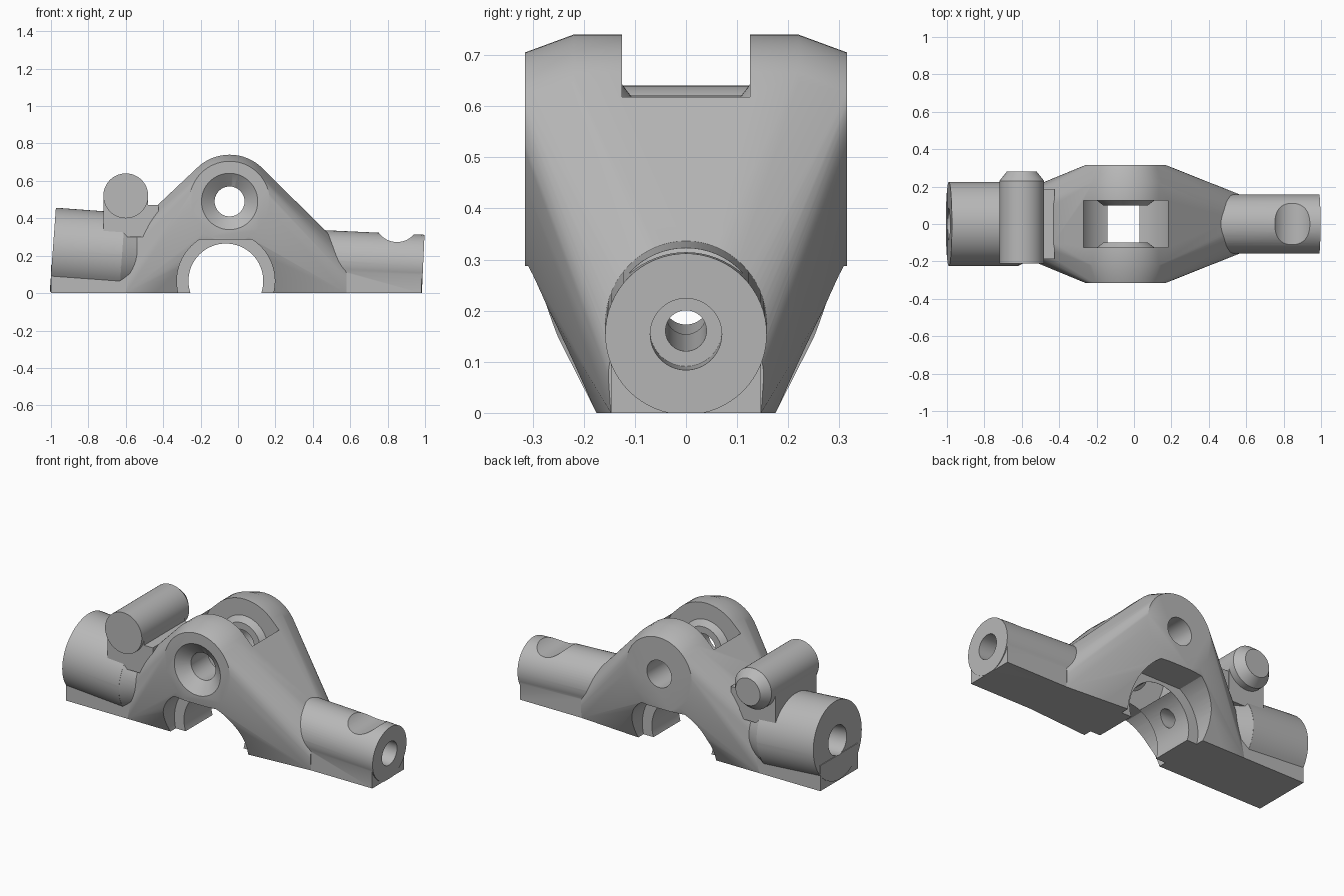
import bpy, bmesh, math
from mathutils import Vector, Matrix

cube = bpy.data.objects.get("Cube")
if cube:
    bpy.data.objects.remove(cube, do_unlink=True)

grey = bpy.data.materials.new("plain_grey")
grey.use_nodes = True
grey.diffuse_color = (0.48, 0.48, 0.48, 1)
grey.node_tree.nodes["Principled BSDF"].inputs["Base Color"].default_value = grey.diffuse_color


def finish(name, bm):
    bmesh.ops.recalc_face_normals(bm, faces=bm.faces)
    mesh = bpy.data.meshes.new(name)
    bm.to_mesh(mesh)
    bm.free()
    ob = bpy.data.objects.new(name, mesh)
    bpy.context.collection.objects.link(ob)
    mesh.materials.append(grey)
    return ob


def rod(name, p, q, r1, r2=None, sides=64, max_z=None):
    """Cylinder or cone from point p to point q."""
    p, q = Vector(p), Vector(q)
    d = q - p
    place = Matrix.Translation((p + q) / 2) @ d.to_track_quat('Z', 'Y').to_matrix().to_4x4()
    bm = bmesh.new()
    bmesh.ops.create_cone(bm, cap_ends=True, segments=sides, radius1=r1,
                          radius2=r1 if r2 is None else r2, depth=d.length, matrix=place)
    if max_z is not None:
        bmesh.ops.bisect_plane(bm, geom=bm.verts[:] + bm.edges[:] + bm.faces[:],
                               plane_co=(0, 0, max_z), plane_no=(0, 0, 1), clear_outer=True)
        bmesh.ops.holes_fill(bm, edges=[e for e in bm.edges if e.is_boundary])
    return finish(name, bm)


def box(name, lo, hi):
    lo, hi = Vector(lo), Vector(hi)
    bm = bmesh.new()
    bmesh.ops.create_cube(bm, size=1, matrix=Matrix.Translation((lo + hi) / 2)
                          @ Matrix.Diagonal((*(hi - lo), 1)))
    return finish(name, bm)


def combine(body, tool, operation):
    mod = body.modifiers.new("combine", 'BOOLEAN')
    mod.operation, mod.solver, mod.object = operation, 'EXACT', tool
    bpy.context.view_layer.update()
    mesh = bpy.data.meshes.new_from_object(body.evaluated_get(bpy.context.evaluated_depsgraph_get()))
    body.modifiers.clear()
    body.data = mesh
    bpy.data.objects.remove(tool, do_unlink=True)


def ring(centre, r, axis, n=64):
    """Points of a circle about the x or y axis."""
    c = Vector(centre)
    for i in range(n):
        a = math.tau * i / n
        u, v = r * math.cos(a), r * math.sin(a)
        yield c + (Vector((0, u, v)) if axis == 'x' else Vector((u, 0, v)))


# Bridge: hull of the pivot hub, the two shoulders and the footprint
HX, HZ = -0.045, 0.49
points = []
for s in (-1, 1):
    points += ring((HX, s * 0.22, HZ), 0.25, 'y')
    points += ring((HX, s * 0.315, HZ), 0.215, 'y')
    points += [Vector((x, s * y, 0)) for x, y in ((-0.6, 0.175), (0.2, 0.175), (0.58, 0.147))]
points += [p for p in ring((-0.6, 0, 0.155), 0.155, 'x') if p.z >= 0.1]
points += [p for p in ring((0.58, 0, 0.07), 0.152, 'x') if p.z >= 0.06]
bm = bmesh.new()
for p in points:
    bm.verts.new(p)
hull = bmesh.ops.convex_hull(bm, input=bm.verts[:])
loose = {g for g in hull["geom_interior"] + hull["geom_unused"] if isinstance(g, bmesh.types.BMVert)}
bmesh.ops.delete(bm, geom=list(loose), context='VERTS')
bmesh.ops.dissolve_limit(bm, angle_limit=0.002, verts=bm.verts[:], edges=bm.edges[:])
body = finish("clamp_body", bm)

# Slot between the two hub cheeks, with tapered bosses around the pivot
combine(body, rod("slot", (HX, -0.125, HZ), (HX, 0.125, HZ), 0.26), 'DIFFERENCE')
combine(body, box("slot_top", (-0.27, -0.125, 0.58), (0.18, 0.125, 0.9)), 'DIFFERENCE')
for s in (-1, 1):
    combine(body, rod("boss", (HX, s * 0.14, HZ), (HX, s * 0.1, HZ), 0.172, 0.12), 'UNION')

# Tube arch: narrow inner lip with wider recesses on both sides
AX, AZ = -0.065, 0.065
combine(body, rod("arch", (AX, -0.5, AZ), (AX, 0.5, AZ), 0.2), 'DIFFERENCE')
for s in (-1, 1):
    combine(body, rod("arch_recess", (AX, s * 0.126, AZ), (AX, s * 0.5, AZ), 0.262, max_z=0.287),
            'DIFFERENCE')

# Arms with flat feet
for part in (
    rod("right_barrel", (-0.99, 0, 0.232), (-0.62, 0, 0.205), 0.225),
    rod("right_barrel_shoulder", (-0.622, 0, 0.205), (-0.5, 0, 0.196), 0.225, 0.165),
    box("right_foot", (-1.0, -0.175, 0), (-0.45, 0.175, 0.15)),
    rod("left_barrel", (0.99, 0, 0.154), (0.4, 0, 0.181), 0.158),
    box("left_foot", (0.45, -0.147, 0), (0.98, 0.147, 0.14)),
    # Cross bar on its neck, with a small ledge beside it
    box("bar_neck", (-0.718, -0.19, 0.3), (-0.482, 0.19, 0.52)),
    box("ledge", (-0.5, -0.188, 0.3), (-0.425, 0.188, 0.47)),
    rod("cross_bar", (-0.6, -0.212, 0.52), (-0.6, 0.23, 0.52), 0.12),
    rod("cross_bar_tip", (-0.6, 0.23, 0.52), (-0.6, 0.28, 0.52), 0.12, 0.08),
):
    combine(body, part, 'UNION')

# Pivot hole and countersink, saddle notch, end bores, level underside
for cutter in (
    rod("pivot_hole", (HX, -0.5, HZ), (HX, 0.5, HZ), 0.08),
    rod("countersink", (HX, -0.32, HZ), (HX, -0.26, HZ), 0.157, 0.08),
    rod("saddle_notch", (0.85, -0.4, 0.393), (0.85, 0.4, 0.393), 0.12),
    rod("left_bore", (1.05, 0, 0.151), (0.84, 0, 0.161), 0.07),
    rod("left_screw_hole", (0.9, 0, 0.158), (0.0, 0, 0.199), 0.04),
    rod("right_bore", (-1.1, 0, 0.24), (-0.8, 0, 0.218), 0.085),
    rod("right_screw_hole", (-0.9, 0, 0.225), (-0.15, 0, 0.17), 0.045),
    box("ground_cut", (-2, -1, -0.5), (2, 1, 0)),
):
    combine(body, cutter, 'DIFFERENCE')

bpy.ops.object.select_all(action='DESELECT')
body.select_set(True)
bpy.context.view_layer.objects.active = body
bpy.ops.object.shade_smooth_by_angle(angle=math.radians(25))
